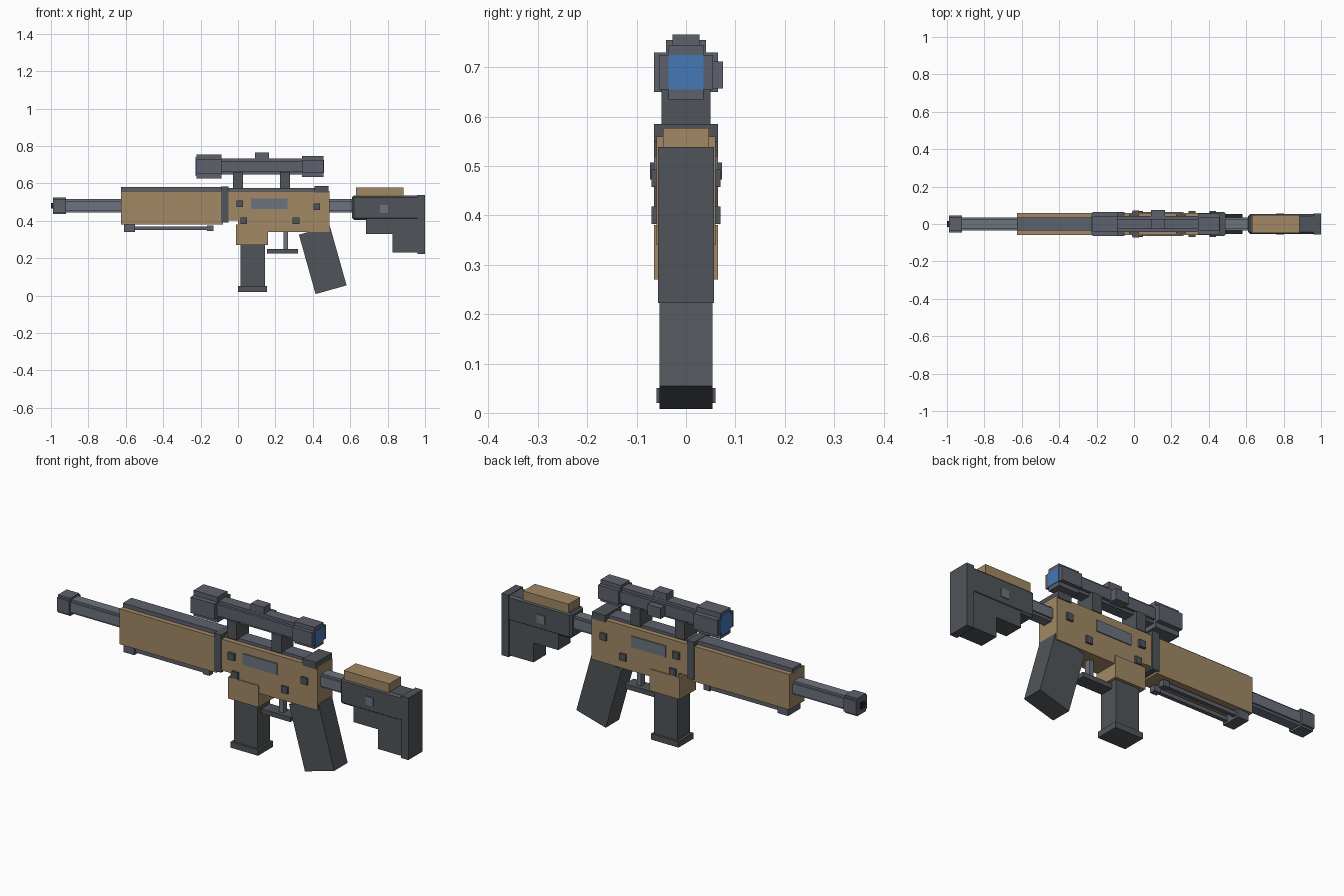
import bpy
import math

cube = bpy.data.objects.get("Cube")
if cube:
    bpy.data.objects.remove(cube, do_unlink=True)

# Shared half widths, from thin to wide
THIN, NARROW, MEDIUM, BODY = 0.015, 0.035, 0.05, 0.06
PROUD = BODY + 0.005
BORE_HEIGHT = 0.48
SCOPE_HEIGHT = 0.69


def material(name, red, green, blue):
    mat = bpy.data.materials.new(name)
    mat.use_nodes = True
    colour = (red, green, blue, 1)
    mat.diffuse_color = colour
    mat.node_tree.nodes["Principled BSDF"].inputs["Base Color"].default_value = colour
    return mat


TAN = material("tan", 0.36, 0.25, 0.13)
DARK = material("dark_grey", 0.08, 0.09, 0.1)
MID = material("mid_grey", 0.11, 0.12, 0.15)
LIGHT = material("light_grey", 0.15, 0.17, 0.21)
BLUE = material("lens_blue", 0.06, 0.19, 0.47)
BLACK = material("bore_black", 0.02, 0.02, 0.02)


def box(name, mat, left, right, bottom, top, half_width, side=0.0, tilt=0.0):
    """Box between two x and two z limits, symmetric about y = side."""
    bpy.ops.mesh.primitive_cube_add(
        size=1,
        location=((left + right) / 2, side, (bottom + top) / 2),
        rotation=(0, math.radians(tilt), 0),
    )
    part = bpy.context.object
    part.name = name
    part.scale = (right - left, 2 * half_width, top - bottom)
    bpy.ops.object.transform_apply(location=False, rotation=False, scale=True)
    part.data.materials.append(mat)
    return part


def block(name, mat, x, z, size, half_width):
    """Square block centred on a point."""
    reach = size / 2
    return box(name, mat, left=x - reach, right=x + reach,
               bottom=z - reach, top=z + reach, half_width=half_width)


def round_bar(name, mat, left, right, height, radius, step):
    """Blocky round bar: a wide and a tall box crossing each other."""
    inner = radius - step
    box(name + "_wide", mat, left, right, height - inner, height + inner, radius)
    box(name + "_tall", mat, left, right, height - radius, height + radius, inner)


# Barrel and muzzle
round_bar("barrel", LIGHT, left=-0.93, right=-0.6, height=BORE_HEIGHT, radius=NARROW, step=0.01)
round_bar("muzzle", MID, left=-0.99, right=-0.92, height=BORE_HEIGHT, radius=0.045, step=0.01)
box("bore", BLACK, left=-1, right=-0.98, bottom=BORE_HEIGHT - THIN,
    top=BORE_HEIGHT + THIN, half_width=THIN)

# Handguard, rails and collar
box("handguard", TAN, left=-0.625, right=-0.08, bottom=0.38, top=0.56, half_width=BODY)
box("front_rail", MID, left=-0.625, right=-0.07, bottom=0.55, top=0.58, half_width=NARROW)
box("rear_rail", MID, left=-0.07, right=0.42, bottom=0.55, top=0.575, half_width=NARROW)
box("collar", DARK, left=-0.09, right=-0.05, bottom=0.39, top=0.582, half_width=PROUD)

# Folded bipod
box("bipod_mount", MID, left=-0.61, right=-0.55, bottom=0.34, top=0.39, half_width=MEDIUM)
for side in (-0.03, 0.03):
    box("bipod_leg", MID, left=-0.6, right=-0.14, bottom=0.35, top=0.37,
        half_width=0.01, side=side)
    box("bipod_foot", MID, left=-0.165, right=-0.13, bottom=0.345, top=0.375,
        half_width=THIN, side=side)

# Receiver with its side plate and pins
box("receiver_upper", TAN, left=-0.05, right=0.49, bottom=0.4, top=0.56, half_width=BODY)
box("receiver_lower", TAN, left=0, right=0.49, bottom=0.34, top=0.41, half_width=BODY)
box("magazine_well", TAN, left=-0.01, right=0.16, bottom=0.27, top=0.38, half_width=PROUD)
box("rear_block", DARK, left=0.41, right=0.485, bottom=0.55, top=0.585, half_width=PROUD)
box("receiver_plate", LIGHT, left=0.07, right=0.265, bottom=0.463, top=0.52, half_width=PROUD)
block("front_pin", DARK, x=0.01, z=0.49, size=0.035, half_width=BODY + 0.013)
for x, z in ((0.03, 0.4), (0.31, 0.4), (0.42, 0.475)):
    block("receiver_pin", DARK, x, z, size=0.035, half_width=BODY + 0.01)

# Magazine
box("magazine", DARK, left=0.013, right=0.145, bottom=0.04, top=0.28, half_width=MEDIUM)
box("magazine_base", DARK, left=0, right=0.155, bottom=0.02, top=0.05, half_width=BODY)

# Trigger, guard and slanted grip
box("trigger", LIGHT, left=0.243, right=0.267, bottom=0.24, top=0.35, half_width=THIN)
box("trigger_guard", DARK, left=0.155, right=0.32, bottom=0.226, top=0.25, half_width=NARROW)
box("grip", DARK, left=0.367, right=0.539, bottom=0.025, top=0.355, half_width=0.054, tilt=-15.7)

# Stock
round_bar("buffer_tube", LIGHT, left=0.48, right=0.62, height=BORE_HEIGHT, radius=NARROW, step=0.01)
stock = box("stock_body", DARK, left=0.61, right=0.97, bottom=0.405, top=0.535, half_width=0.053)
bevel = stock.modifiers.new("edge_cut", "BEVEL")
bevel.width = 0.01
bevel.segments = 1
box("stock_step", DARK, left=0.685, right=0.97, bottom=0.33, top=0.42, half_width=MEDIUM)
box("stock_heel", DARK, left=0.825, right=0.97, bottom=0.23, top=0.34, half_width=MEDIUM)
box("butt_pad", DARK, left=0.96, right=1, bottom=0.223, top=0.538, half_width=0.057)
box("cheek_rest", TAN, left=0.63, right=0.885, bottom=0.52, top=0.577, half_width=0.047)
block("stock_button", LIGHT, x=0.78, z=0.463, size=0.043, half_width=0.057)

# Scope, mounts, knobs and lenses
round_bar("scope_tube", MID, left=-0.1, right=0.35, height=SCOPE_HEIGHT, radius=0.042, step=0.014)
round_bar("scope_bell", MID, left=-0.222, right=-0.088, height=SCOPE_HEIGHT, radius=PROUD, step=0.025)
round_bar("scope_eyepiece", MID, left=0.342, right=0.457, height=SCOPE_HEIGHT, radius=0.055, step=0.02)
round_bar("front_lens", BLUE, left=-0.226, right=-0.218, height=SCOPE_HEIGHT, radius=MEDIUM, step=THIN)
box("rear_lens", BLUE, left=0.45, right=0.46, bottom=SCOPE_HEIGHT - NARROW,
    top=SCOPE_HEIGHT + NARROW, half_width=NARROW)
for x in (0, 0.252):
    box("scope_mount", DARK, left=x - 0.027, right=x + 0.027, bottom=0.57, top=0.66, half_width=MEDIUM)
box("top_knob", MID, left=0.09, right=0.165, bottom=0.72, top=0.766, half_width=0.027)
box("side_knob", MID, left=0.09, right=0.165, bottom=0.657, top=0.712, half_width=0.025, side=0.05)
